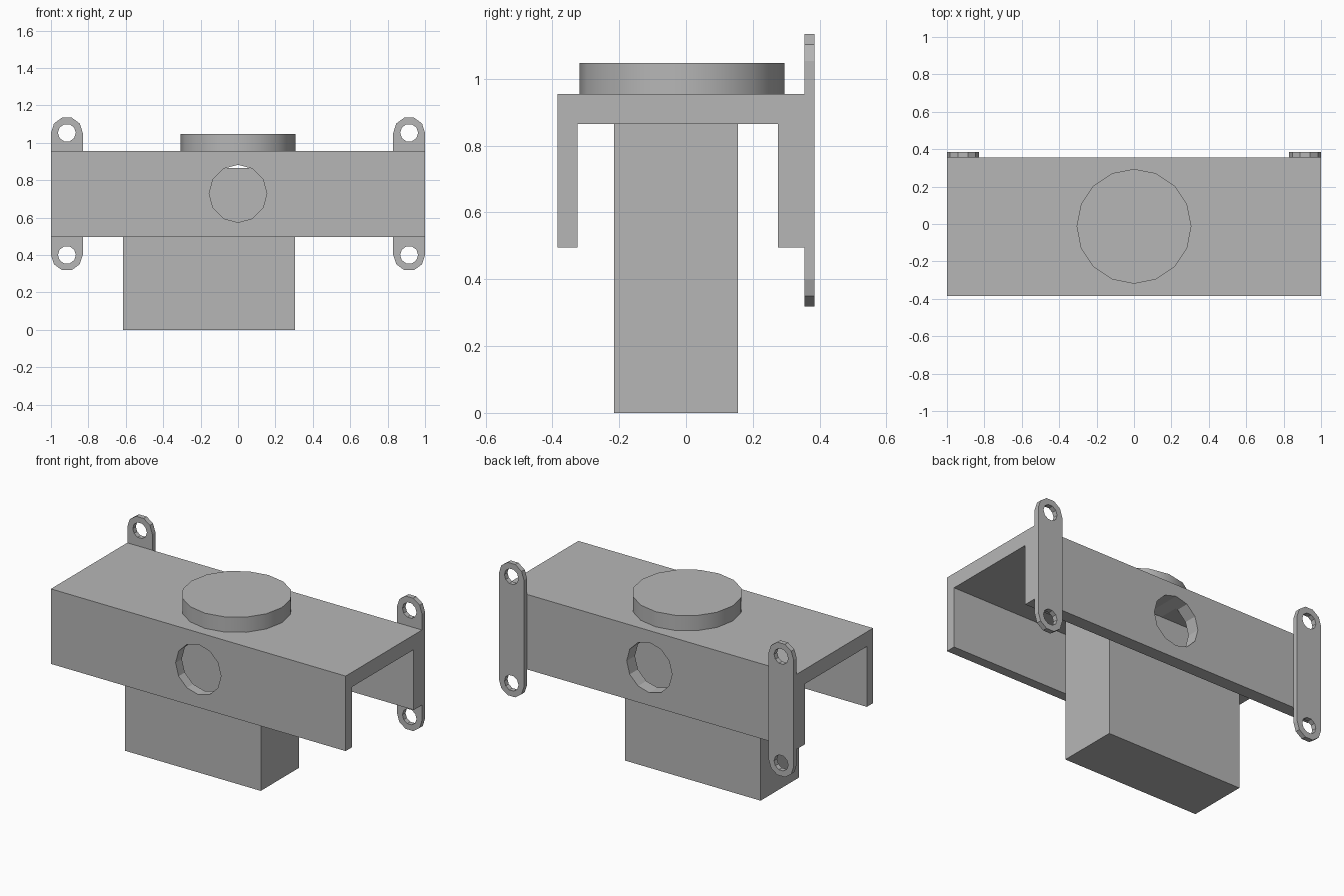
import bpy
import bmesh
from math import sin, cos, pi, radians
from mathutils import Vector

cube = bpy.data.objects.get("Cube")
if cube:
    bpy.data.objects.remove(cube, do_unlink=True)

grey = bpy.data.materials.new("plain grey")
grey.use_nodes = True
grey.diffuse_color = (0.47, 0.47, 0.47, 1)
grey.node_tree.nodes["Principled BSDF"].inputs["Base Color"].default_value = (0.47, 0.47, 0.47, 1)


def arc(cx, cy, r, sides, start=0.0, count=None):
    """Points on a regular polygon, counter-clockwise."""
    count = count or sides
    return [(cx + r * cos(start + 2 * pi * i / sides),
             cy + r * sin(start + 2 * pi * i / sides)) for i in range(count)]


def prism(name, points, place, sweep):
    """Extrude a flat profile; place maps profile points to 3D."""
    bm = bmesh.new()
    face = bm.faces.new([bm.verts.new(place(a, b)) for a, b in points])
    result = bmesh.ops.extrude_face_region(bm, geom=[face])
    verts = [v for v in result["geom"] if isinstance(v, bmesh.types.BMVert)]
    bmesh.ops.translate(bm, verts=verts, vec=Vector(sweep))
    bmesh.ops.recalc_face_normals(bm, faces=bm.faces)
    mesh = bpy.data.meshes.new(name)
    bm.to_mesh(mesh)
    bm.free()
    mesh.materials.append(grey)
    obj = bpy.data.objects.new(name, mesh)
    bpy.context.collection.objects.link(obj)
    return obj


def activate(obj):
    bpy.ops.object.select_all(action="DESELECT")
    obj.select_set(True)
    bpy.context.view_layer.objects.active = obj


def drill(obj, x, z, r, sides):
    """Cut a hole running from front to back."""
    cutter = prism("hole_cutter", arc(x, z, r, sides), lambda a, b: (a, -0.6, b), (0, 1.2, 0))
    cutter.hide_render = True
    mod = obj.modifiers.new("hole", "BOOLEAN")
    mod.operation = "DIFFERENCE"
    mod.solver = "EXACT"
    mod.object = cutter
    activate(obj)
    bpy.ops.object.modifier_apply(modifier=mod.name)
    bpy.data.objects.remove(cutter, do_unlink=True)


# Open channel: a roof with a front and a thicker back wall
FRONT, BACK, LOW, ROOF, TOP = -0.385, 0.355, 0.495, 0.865, 0.955
profile = [(FRONT, LOW), (-0.325, LOW), (-0.325, ROOF), (0.275, ROOF),
           (0.275, LOW), (BACK, LOW), (BACK, TOP), (FRONT, TOP)]
channel = prism("channel_housing", profile, lambda a, b: (-1, a, b), (2, 0, 0))
drill(channel, 0, 0.728, 0.154, 12)

# Block hanging under the roof
prism("hanging_block", [(-0.615, -0.215), (0.305, -0.215), (0.305, 0.155), (-0.615, 0.155)],
      lambda a, b: (a, b, 0), (0, 0, ROOF))

# Round cap on the roof
cap = prism("round_cap", arc(0, -0.0125, 0.307, 16), lambda a, b: (a, b, TOP), (0, 0, 0.093))
activate(cap)
bpy.ops.object.shade_smooth_by_angle(angle=radians(25))

# Mounting straps on the back, one at each end
HIGH_HOLE, LOW_HOLE = 1.053, 0.4
for side, sign in (("left", 1), ("right", -1)):
    x = sign * 0.915
    outline = (arc(x, HIGH_HOLE, 0.085, 10, 0, 6) + arc(x, LOW_HOLE, 0.085, 10, pi, 6))
    strap = prism(side + "_mounting_strap", outline, lambda a, b: (a, BACK, b), (0, 0.03, 0))
    for z in (HIGH_HOLE, LOW_HOLE):
        drill(strap, x, z, 0.048, 10)
